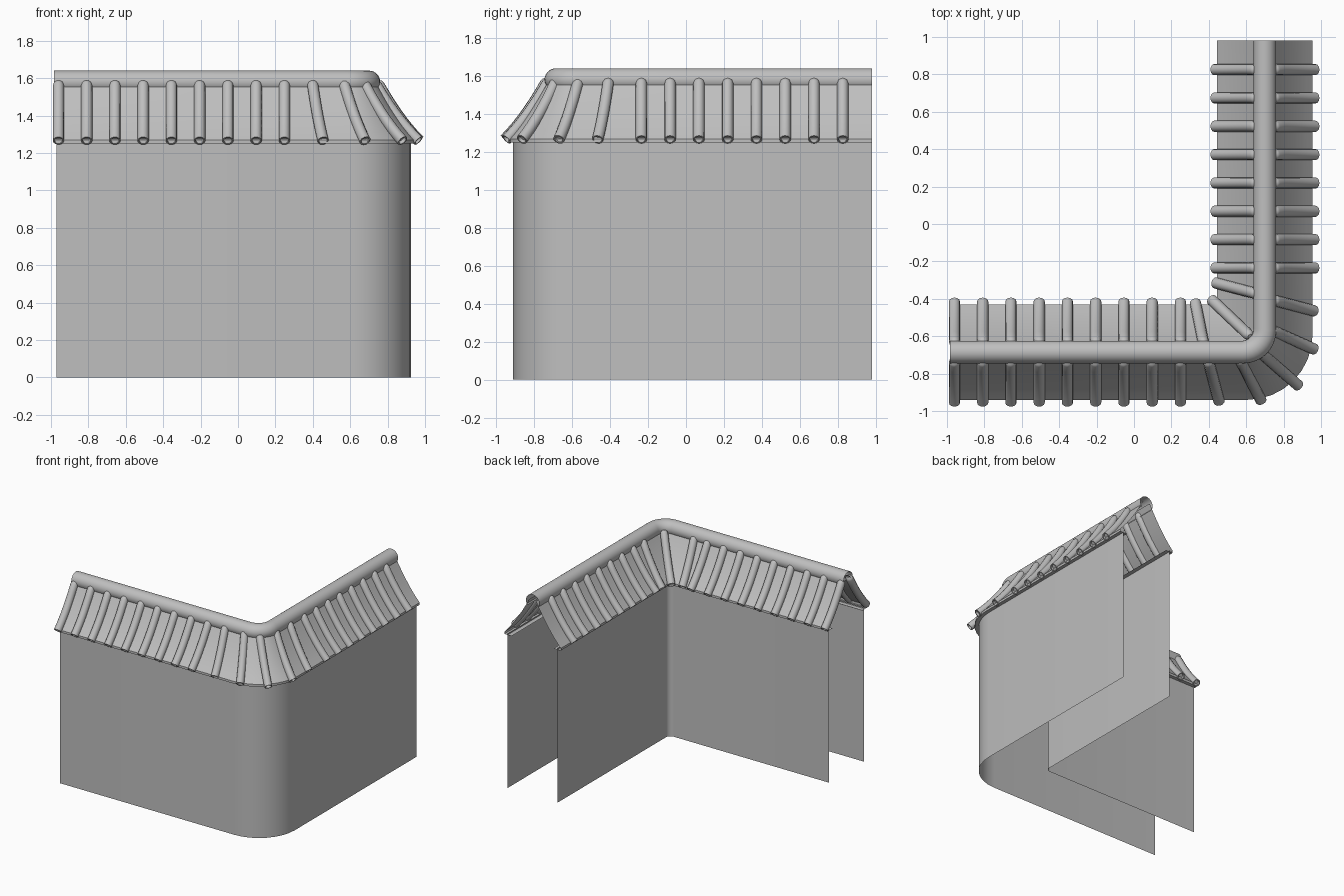
import bpy, bmesh, math
from mathutils import Vector

if "Cube" in bpy.data.objects:
    bpy.data.objects.remove(bpy.data.objects["Cube"])

CORNER = Vector((0.70, -0.685))   # where the two ridge lines meet
END_Y = 0.98
RIDGE_Z = 1.58
TILE_R = 0.03
NEAR, FAR = 0.055, 0.27           # tile span, measured out from the ridge

grey = bpy.data.materials.new("plain_grey")
grey.use_nodes = True
colour = (0.52, 0.52, 0.52, 1)
grey.diffuse_color = colour
grey.node_tree.nodes["Principled BSDF"].inputs["Base Color"].default_value = colour


def finish(name, bm, angle=40):
    mesh = bpy.data.meshes.new(name)
    bm.to_mesh(mesh)
    bm.free()
    mesh.materials.append(grey)
    obj = bpy.data.objects.new(name, mesh)
    bpy.context.collection.objects.link(obj)
    bpy.ops.object.select_all(action='DESELECT')
    obj.select_set(True)
    bpy.context.view_layer.objects.active = obj
    bpy.ops.object.shade_smooth_by_angle(angle=math.radians(angle))
    return obj


def skin(bm, rows, closed=False):
    """Join consecutive rows of vertices with quads."""
    for low, high in zip(rows, rows[1:]):
        n = len(low)
        for i in range(n if closed else n - 1):
            j = (i + 1) % n
            bm.faces.new((low[i], low[j], high[j], high[i]))


def bend_path(offset, start_x, segments=8):
    """L-shaped plan line with a rounded corner, offset from the ridge."""
    r = max(0.04, 0.12 + 0.9 * offset)
    x, y = CORNER.x + offset, CORNER.y - offset
    arc = [(x - r + r * math.sin(a), y + r - r * math.cos(a))
           for a in (math.pi / 2 * i / segments for i in range(segments + 1))]
    return [(start_x, y)] + arc + [(x, END_Y)]


def extrude_along_bend(name, profile, start_x):
    """Sweep a (offset, height) profile around the corner."""
    bm = bmesh.new()
    rows = [[bm.verts.new((x, y, z)) for x, y in bend_path(d, start_x)]
            for d, z in profile]
    skin(bm, rows)
    return finish(name, bm)


def slope_height(t):
    """Gently hollow roof slope: 0 is at the ridge, 1 at the eave."""
    s = 1 - t
    return 1.265 + 0.295 * (0.72 * s + 0.28 * s * s)


# Walls: an outer and an inner sheet
wall = [(0.225, 0), (0.225, 1.26)]
extrude_along_bend("outer_wall", wall, -0.97)
extrude_along_bend("inner_wall", [(-d, z) for d, z in reversed(wall)], -0.97)

# Roof slopes, each with an eave lip and a soffit strip
roof = [(0.19, 1.25), (0.255, 1.25)]
for i in range(8):
    d = 0.255 - 0.225 * i / 7
    roof.append((d, slope_height((d - NEAR) / (FAR - NEAR)) - 0.012))
extrude_along_bend("outer_roof", roof, -0.98)
extrude_along_bend("inner_roof", [(-d, z) for d, z in reversed(roof)], -0.98)

# Ridge: round cap open underneath
ridge = []
for i in range(21):
    a = math.radians(-40 + 13 * i)
    ridge.append((0.06 * math.cos(a), RIDGE_Z + 0.06 * math.sin(a)))
extrude_along_bend("ridge_cap", ridge, -0.985)


def add_tile(bm, top, bottom, steps=7, sides=12):
    """Curved round tile with a domed top and a hollow lower end."""
    top, bottom = Vector(top), Vector(bottom)
    run = (bottom - top).normalized()
    side = Vector((-run.y, run.x, 0))
    path = []
    for i in range(steps + 1):
        t = i / steps
        path.append(top.lerp(bottom, t).to_3d() + Vector((0, 0, slope_height(t))))
    first = (path[1] - path[0]).normalized()
    last = (path[-1] - path[-2]).normalized()
    dome = [(path[0] - first * TILE_R * k, TILE_R * math.sqrt(1 - k * k), first)
            for k in (0.9, 0.5)]
    body = []
    for i, p in enumerate(path):
        way = path[min(i + 1, steps)] - path[max(i - 1, 0)]
        body.append((p, TILE_R, way.normalized()))
    hollow = [(path[-1], TILE_R * 0.75, last),
              (path[-1] - last * 0.02, TILE_R * 0.75, last)]
    rows = []
    for p, r, way in dome + body + hollow:
        up = way.cross(side)
        rows.append([bm.verts.new(p + r * (side * math.cos(a) + up * math.sin(a)))
                     for a in (math.tau * k / sides for k in range(sides))])
    skin(bm, rows, closed=True)
    bm.faces.new(rows[0])
    bm.faces.new(rows[-1])


# Tile rows: straight runs on both wings, then fanned tiles at the bend
fans = {
    "outer_tiles": [((0.40, -0.74), (0.455, -0.95)),
                    ((0.57, -0.73), (0.68, -0.945)),
                    ((0.68, -0.69), (0.88, -0.865)),
                    ((0.74, -0.57), (0.965, -0.67)),
                    ((0.755, -0.41), (0.965, -0.465))],
    "inner_tiles": [((0.37, -0.63), (0.328, -0.42)),
                    ((0.61, -0.59), (0.415, -0.405)),
                    ((0.645, -0.37), (0.435, -0.315))],
}
for name, sign in (("outer_tiles", 1), ("inner_tiles", -1)):
    bm = bmesh.new()
    near, far = sign * NEAR, sign * FAR
    for i in range(9):
        x = -0.96 + 0.151 * i
        add_tile(bm, (x, CORNER.y - near), (x, CORNER.y - far))
    for i in range(8):
        y = -0.235 + 0.1515 * i
        add_tile(bm, (CORNER.x + near, y), (CORNER.x + far, y))
    for top, bottom in fans[name]:
        add_tile(bm, top, bottom)
    bmesh.ops.recalc_face_normals(bm, faces=bm.faces[:])
    finish(name, bm)
